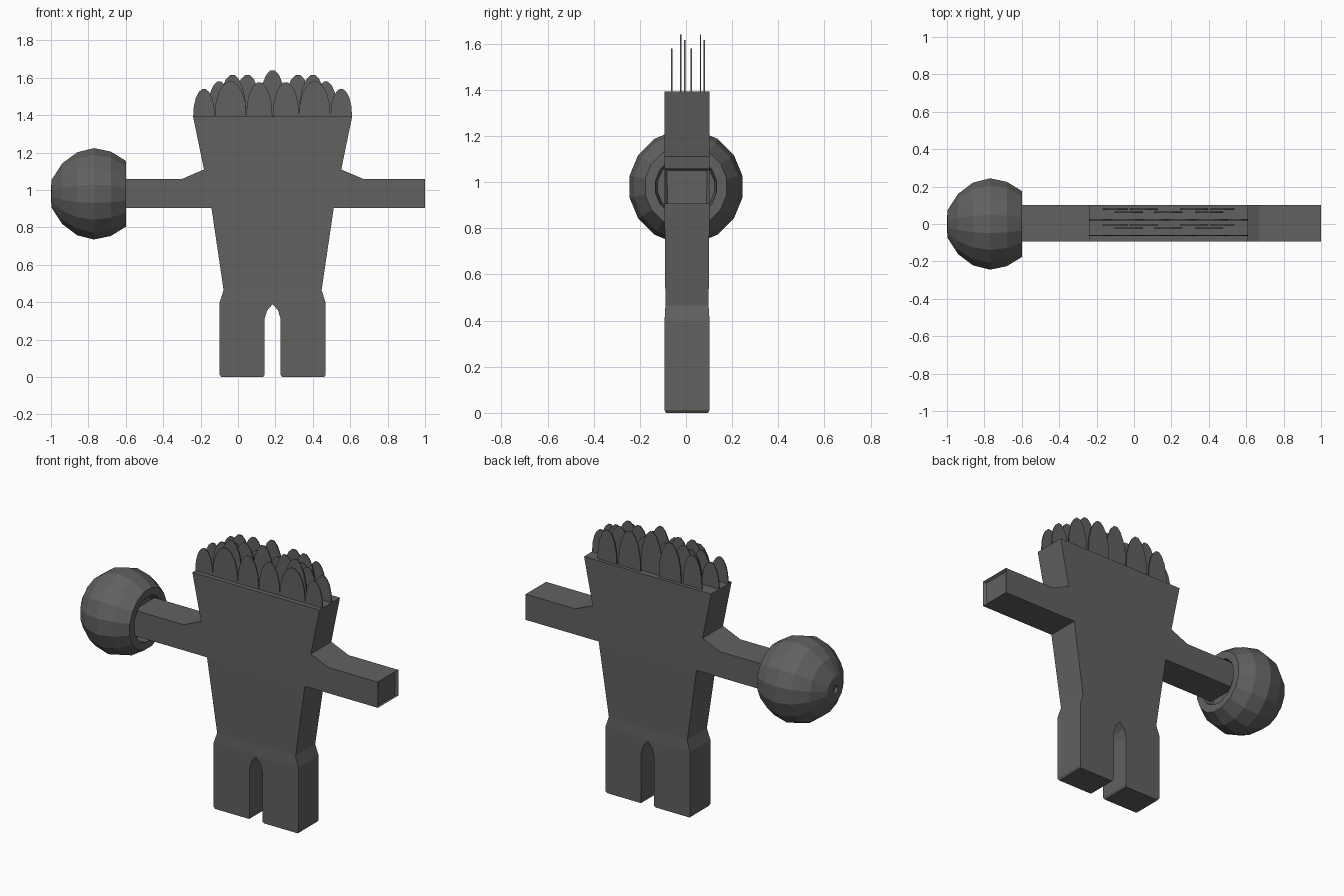
import bpy, bmesh, math

if "Cube" in bpy.data.objects:
    bpy.data.objects.remove(bpy.data.objects["Cube"])

CX = 0.185          # body centre line
ARM_Z = 0.98        # arm / ball height

mat = bpy.data.materials.new("dark warm grey")
mat.diffuse_color = (0.125, 0.12, 0.115, 1)
mat.use_nodes = True
mat.node_tree.nodes["Principled BSDF"].inputs["Base Color"].default_value = mat.diffuse_color


def finish(name, bm):
    bmesh.ops.recalc_face_normals(bm, faces=bm.faces[:])
    me = bpy.data.meshes.new(name)
    bm.to_mesh(me)
    bm.free()
    me.materials.append(mat)
    ob = bpy.data.objects.new(name, me)
    bpy.context.collection.objects.link(ob)
    return ob


def slab(bm, pts, y0, y1):
    """Extrude an xz outline from y0 to y1."""
    f = bm.faces.new([bm.verts.new((x, y0, z)) for x, z in pts])
    r = bmesh.ops.extrude_face_region(bm, geom=[f])
    for v in r["geom"]:
        if isinstance(v, bmesh.types.BMVert):
            v.co.y = y1


# Body: half outline (offset from centre line, z), from crotch round to head top
half = [(0.0, 0.39), (0.03, 0.355), (0.043, 0.31), (0.043, 0.012), (0.05, 0),
        (0.275, 0), (0.283, 0.012), (0.283, 0.40), (0.262, 0.465),
        (0.327, 0.905), (0.815, 0.905), (0.815, 1.06), (0.483, 1.06),
        (0.367, 1.11), (0.425, 1.392)]
outline = [(CX + x, z) for x, z in half]
outline += [(CX - x, z) for x, z in reversed(half[1:])]
bm = bmesh.new()
slab(bm, outline, -0.093, 0.102)
for z in (0.40, 0.465, 0.905, 1.11):
    bmesh.ops.bisect_plane(bm, geom=bm.verts[:] + bm.edges[:] + bm.faces[:],
                           plane_co=(0, 0, z), plane_no=(0, 0, 1))
for v in bm.verts:                      # waist and soles slightly thinner
    if abs(v.co.z - 0.465) < 0.001:
        v.co.y *= 0.96
    elif v.co.z < 0.001:
        v.co.y *= 0.93
# Shallow socket in the free arm's end
bm.normal_update()
ends = [f for f in bm.faces if all(v.co.x > 0.995 for v in f.verts)]
bmesh.ops.recalc_face_normals(bm, faces=bm.faces[:])
bmesh.ops.inset_region(bm, faces=ends, thickness=0.014)
bmesh.ops.translate(bm, verts=list({v for f in ends for v in f.verts}),
                    vec=(-0.015, 0, 0))
finish("body", bm)

# Ball fist: rings (x, radius) turned about the arm axis, with an inner lip
rings = [(-0.985, 0.018), (-1.0, 0.022), (-0.997, 0.075), (-0.94, 0.165),
         (-0.86, 0.226), (-0.77, 0.249), (-0.68, 0.23), (-0.6, 0.18),
         (-0.6, 0.135), (-0.66, 0.125)]
N = 16
bm = bmesh.new()
loops = []
for x, r in rings:
    loops.append([bm.verts.new((x, r * math.cos(a), ARM_Z + r * math.sin(a)))
                  for a in [(i + 0.5) * 2 * math.pi / N for i in range(N)]])
for a, b in zip(loops, loops[1:]):
    for i in range(N):
        j = (i + 1) % N
        bm.faces.new((a[i], a[j], b[j], b[i]))
bm.faces.new(loops[0])
bm.faces.new(loops[-1])
finish("ball_fist", bm)

# Hair: thin arched blades in rows (y, [(offset, half width, top z)])
rows = [(-0.062, [(0.071, 0.07, 1.575), (0.225, 0.085, 1.58), (0.367, 0.058, 1.54)]),
        (-0.022, [(0.0, 0.075, 1.64), (0.215, 0.075, 1.615)]),
        (-0.006, [(0.135, 0.075, 1.615), (0.285, 0.065, 1.58)])]
arch = [(0, 1), (0.4, 0.93), (0.7, 0.74), (0.9, 0.46), (1, 0.16)]
bm = bmesh.new()
for shift in (0, 0.085):
    for y, blades in rows:
        for off, w, top in blades:
            for s in ((1, -1) if off else (1,)):
                cx, h = CX + s * off, top - 1.39
                pts = [(cx + w * k, 1.39 + h * t) for t, k in arch]
                pts += [(cx - w * k, 1.39 + h * t) for t, k in reversed(arch)]
                slab(bm, pts, y + shift - 0.003, y + shift + 0.003)
finish("hair_blades", bm)
